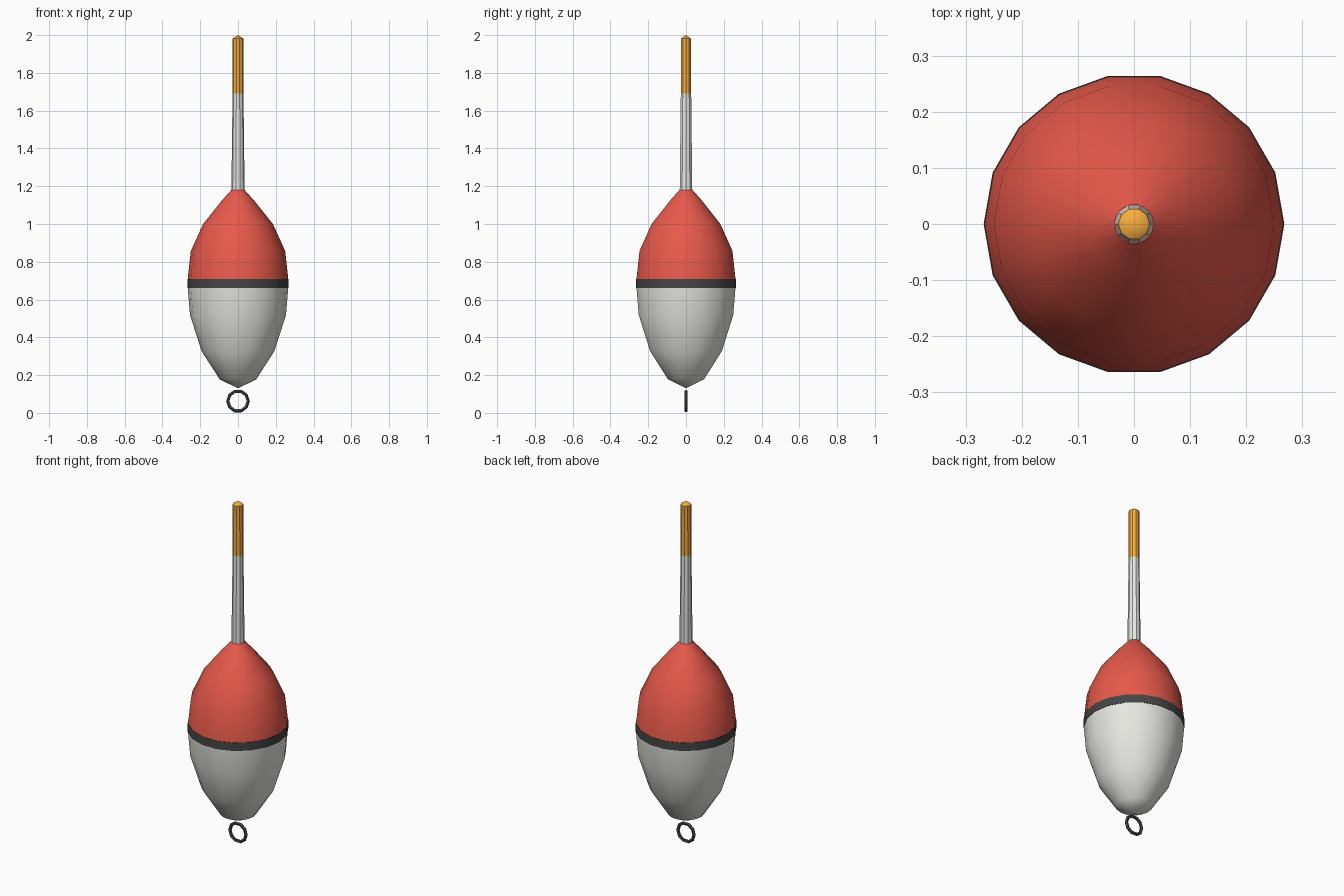
import bpy, bmesh
from math import sin, cos, tau, pi, radians

if "Cube" in bpy.data.objects:
    bpy.data.objects.remove(bpy.data.objects["Cube"])


def colour(obj, name, rgb):
    mat = bpy.data.materials.new(name)
    mat.diffuse_color = (*rgb, 1)
    mat.use_nodes = True
    mat.node_tree.nodes["Principled BSDF"].inputs["Base Color"].default_value = mat.diffuse_color
    obj.data.materials.append(mat)


def lathe(name, profile, sides, mat_name, rgb):
    """Revolve (radius, z) points around z; radius 0 becomes a pole."""
    bm = bmesh.new()
    rings = []
    for r, z in profile:
        n = 1 if r == 0 else sides
        rings.append([bm.verts.new((r * cos(tau * i / sides), r * sin(tau * i / sides), z))
                      for i in range(n)])
    for a, b in zip(rings, rings[1:]):
        for i in range(sides):
            j = (i + 1) % sides
            quad = [a[i % len(a)], a[j % len(a)], b[j % len(b)], b[i % len(b)]]
            bm.faces.new(list(dict.fromkeys(quad)))
    bm.normal_update()
    mesh = bpy.data.meshes.new(name)
    bm.to_mesh(mesh)
    bm.free()
    obj = bpy.data.objects.new(name, mesh)
    bpy.context.collection.objects.link(obj)
    colour(obj, mat_name, rgb)
    smooth(obj)
    return obj


def smooth(obj):
    bpy.ops.object.select_all(action='DESELECT')
    obj.select_set(True)
    bpy.context.view_layer.objects.active = obj
    bpy.ops.object.shade_smooth_by_angle(angle=radians(32))


WHITE, RED = (0.8, 0.8, 0.76), (0.8, 0.1, 0.07)
BLACK, ORANGE = (0.06, 0.06, 0.06), (0.95, 0.42, 0.05)

# Float body: white underside, black waist band, red top
lathe("lower_body", [(0, 0.13), (0.097, 0.178), (0.193, 0.327), (0.254, 0.518), (0.266, 0.662)],
      18, "white", WHITE)
lathe("waist_band", [(0.262, 0.662), (0.268, 0.662), (0.268, 0.71), (0.262, 0.71)],
      18, "black", BLACK)
lathe("upper_body", [(0.266, 0.71), (0.25, 0.857), (0.185, 1.0), (0.085, 1.125),
                     (0.035, 1.18), (0, 1.18)], 18, "red", RED)

# Antenna: tapered white stem with an orange tip
lathe("stem", [(0.035, 1.17), (0.029, 1.69)], 10, "stem_white", WHITE)
lathe("antenna_tip", [(0.029, 1.69), (0.028, 1.982), (0, 2.0)], 10, "orange", ORANGE)

# Line eye under the body
bpy.ops.mesh.primitive_torus_add(major_radius=0.053, minor_radius=0.0095, major_segments=10,
                                 minor_segments=5, location=(0, 0, 0.0625),
                                 rotation=(pi / 2, 0, 0))
eye = bpy.context.object
eye.name = "line_eye"
colour(eye, "eye_black", BLACK)
